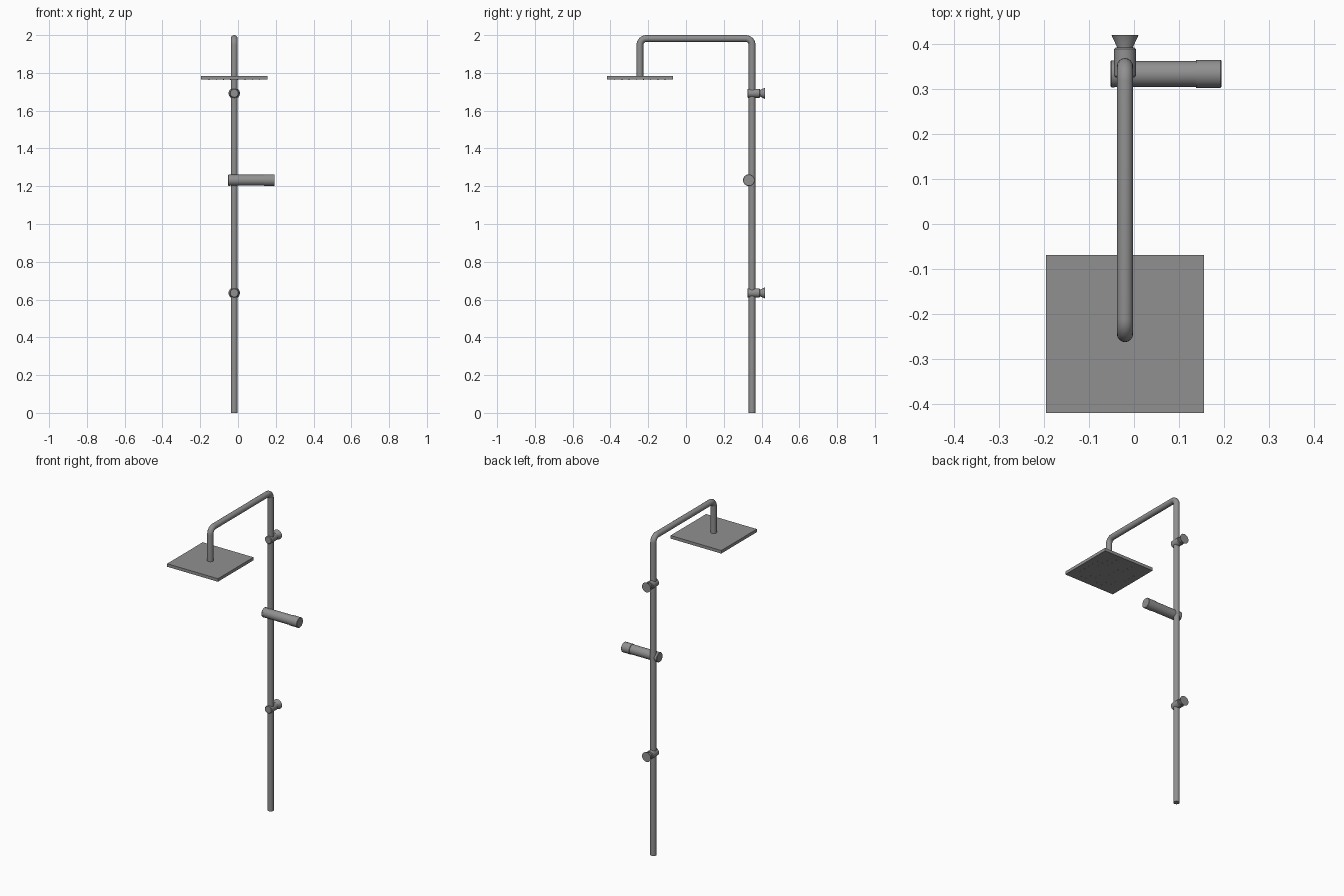
import bpy, bmesh, math
from mathutils import Vector, Matrix

if "Cube" in bpy.data.objects:
    bpy.data.objects.remove(bpy.data.objects["Cube"])

CX, PIPE_Y, HEAD_Y = -0.020, 0.35, -0.244   # riser axis and shower head axis
R = 0.018                                   # pipe radius

# Dark gunmetal finish shared by every part
METAL = bpy.data.materials.new("dark_metal")
METAL.diffuse_color = (0.28, 0.28, 0.28, 1)
METAL.use_nodes = True
METAL.node_tree.nodes["Principled BSDF"].inputs["Base Color"].default_value = METAL.diffuse_color


def shade(ob):
    bpy.ops.object.select_all(action='DESELECT')
    ob.select_set(True)
    bpy.context.view_layer.objects.active = ob
    bpy.ops.object.shade_smooth_by_angle(angle=math.radians(35))


def finish(name, bm, smooth=True):
    bmesh.ops.recalc_face_normals(bm, faces=bm.faces)
    me = bpy.data.meshes.new(name)
    bm.to_mesh(me)
    bm.free()
    me.materials.append(METAL)
    ob = bpy.data.objects.new(name, me)
    bpy.context.collection.objects.link(ob)
    if smooth:
        shade(ob)
    return ob


def lathe(name, origin, axis, profile, segs=32):
    """Closed turned solid; profile is (distance along axis, radius)."""
    bm = bmesh.new()
    rot = Vector((0, 0, 1)).rotation_difference(Vector(axis)).to_matrix().to_4x4()
    m = Matrix.Translation(origin) @ rot
    rings = []
    for t, r in profile:
        rings.append([bm.verts.new(m @ Vector((r * math.cos(a), r * math.sin(a), t)))
                      for a in (2 * math.pi * i / segs for i in range(segs))])
    for a, b in zip(rings, rings[1:]):
        for i in range(segs):
            j = (i + 1) % segs
            bm.faces.new((a[i], a[j], b[j], b[i]))
    bm.faces.new(rings[0])
    bm.faces.new(rings[-1])
    return finish(name, bm)


# Riser pipe with two rounded bends, ending at the shower head
top, bend, steps = 2.0 - R, 0.034, 8
path = [(PIPE_Y, 0)]
for cy, a0 in ((PIPE_Y - bend, 0), (HEAD_Y + bend, 90)):
    for i in range(steps + 1):
        a = math.radians(a0 + 90 * i / steps)
        path.append((cy + bend * math.cos(a), top - bend + bend * math.sin(a)))
path.append((HEAD_Y, 1.776))
cu = bpy.data.curves.new("riser_pipe", 'CURVE')
cu.dimensions = '3D'
cu.bevel_depth = R
cu.bevel_resolution = 6
cu.use_fill_caps = True
cu.materials.append(METAL)
sp = cu.splines.new('POLY')
sp.points.add(len(path) - 1)
for p, (y, z) in zip(sp.points, path):
    p.co = (CX, y, z, 1)
pipe = bpy.data.objects.new("riser_pipe", cu)
bpy.context.collection.objects.link(pipe)
pipe.select_set(True)
bpy.context.view_layer.objects.active = pipe
bpy.ops.object.convert(target='MESH')
shade(bpy.context.view_layer.objects.active)

# Square shower head plate
bm = bmesh.new()
bmesh.ops.create_cube(bm, size=1, matrix=Matrix.Translation((CX, HEAD_Y, 1.7735))
                      @ Matrix.Diagonal((0.35, 0.35, 0.019, 1)))
finish("shower_head", bm, smooth=False)

# Spray nozzles, barely proud of the underside
bm = bmesh.new()
n, pitch = 8, 0.038
for i in range(n):
    for j in range(n):
        pos = (CX + (i - (n - 1) / 2) * pitch, HEAD_Y + (j - (n - 1) / 2) * pitch, 1.7645)
        bmesh.ops.create_cone(bm, cap_ends=True, segments=10, radius1=0.002, radius2=0.003,
                              depth=0.003, matrix=Matrix.Translation(pos))
finish("spray_nozzles", bm)

# Wall brackets: clamp around the pipe plus flared wall foot
for label, z in (("upper", 1.692), ("lower", 0.635)):
    lathe(label + "_bracket_clamp", (CX, 0, z), (0, 1, 0),
          [(0.325, 0.021), (0.328, 0.024), (0.388, 0.024), (0.391, 0.021)])
    lathe(label + "_wall_foot", (CX, 0, z), (0, 1, 0),
          [(0.388, 0.018), (0.393, 0.018), (0.419, 0.030)])

# Horizontal mixer valve with end cap and turning handle
ORI = (0, 0.333, 1.232)
lathe("mixer_body", ORI, (1, 0, 0), [(-0.044, 0.029), (0.137, 0.029)])
lathe("mixer_end_cap", ORI, (1, 0, 0),
      [(-0.052, 0.028), (-0.050, 0.030), (-0.043, 0.030)])
lathe("mixer_handle", ORI, (1, 0, 0),
      [(0.137, 0.029), (0.138, 0.031), (0.192, 0.031), (0.194, 0.029)])
